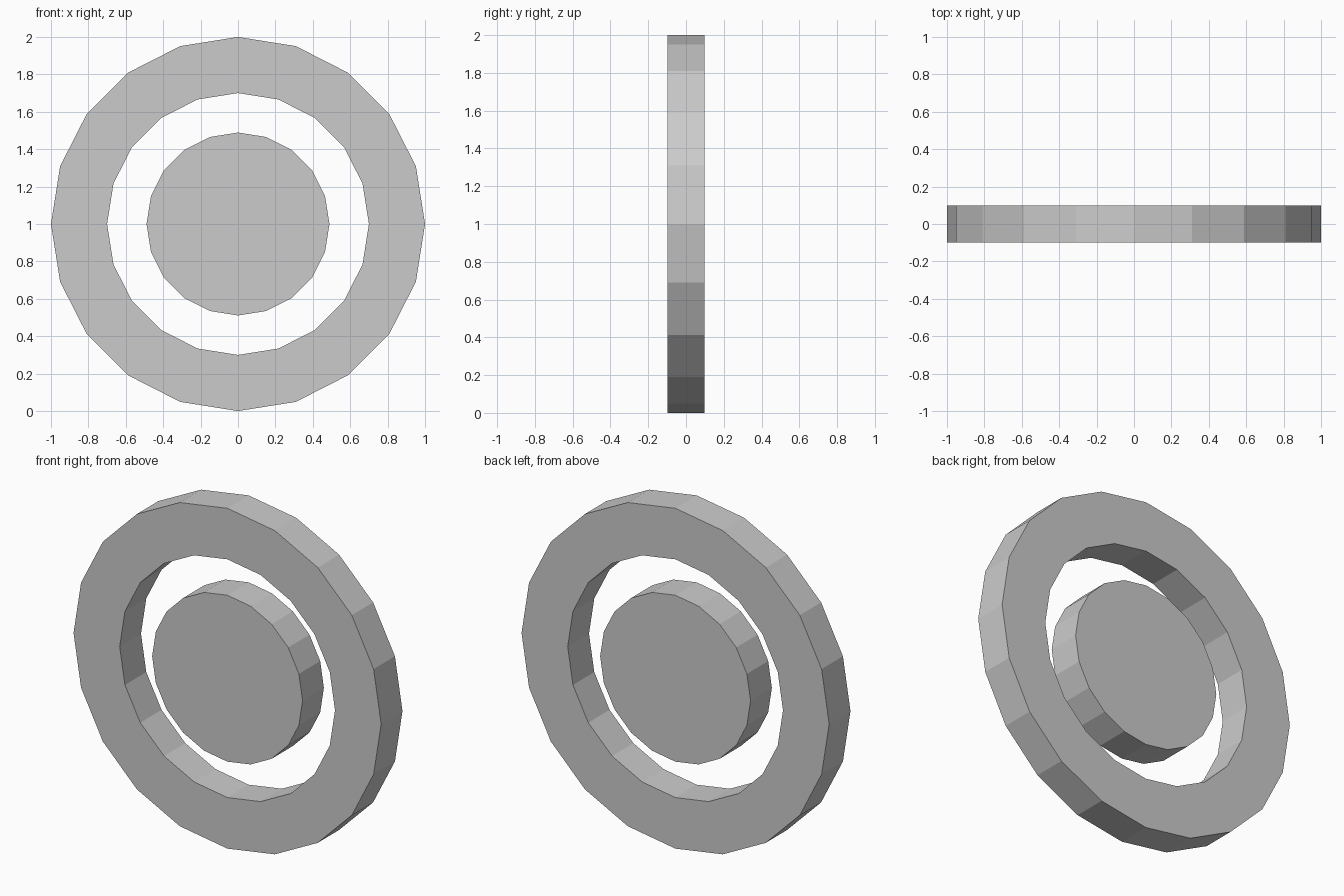
import bpy, bmesh
from math import sin, cos, tau

if "Cube" in bpy.data.objects:
    bpy.data.objects.remove(bpy.data.objects["Cube"])

SIDES = 20
HALF = 0.099      # half thickness along y
CENTRE = 1.0      # height of the shared axis


def loop(bm, r, y):
    return [bm.verts.new((r * sin(tau * i / SIDES), y, CENTRE + r * cos(tau * i / SIDES)))
            for i in range(SIDES)]


def bridge(bm, a, b):
    for i in range(SIDES):
        j = (i + 1) % SIDES
        bm.faces.new((a[i], a[j], b[j], b[i]))


def finish(bm, name):
    bmesh.ops.recalc_face_normals(bm, faces=bm.faces)
    mesh = bpy.data.meshes.new(name)
    bm.to_mesh(mesh)
    bm.free()
    bpy.context.collection.objects.link(bpy.data.objects.new(name, mesh))


# Outer ring: square cross-section swept around the axis
bm = bmesh.new()
section = [(1.0, -HALF), (1.0, HALF), (0.7, HALF), (0.7, -HALF)]
loops = [loop(bm, r, y) for r, y in section]
for k in range(4):
    bridge(bm, loops[k], loops[(k + 1) % 4])
finish(bm, "outer_ring")

# Solid disc floating in the middle of the ring
bm = bmesh.new()
front, back = loop(bm, 0.489, -HALF), loop(bm, 0.489, HALF)
bridge(bm, front, back)
bm.faces.new(front)
bm.faces.new(back)
finish(bm, "centre_disc")
